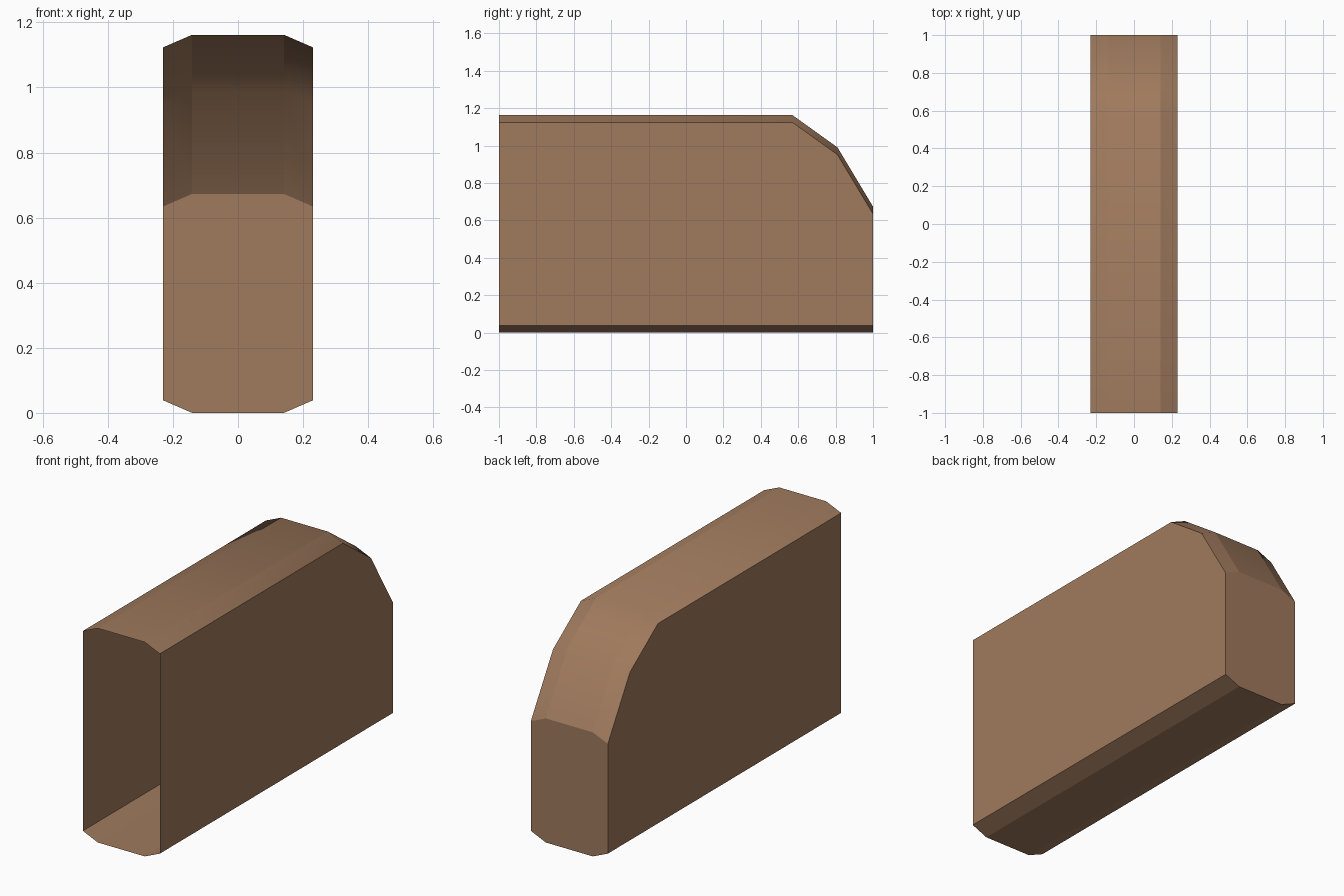
import bpy, bmesh

if "Cube" in bpy.data.objects:
    bpy.data.objects.remove(bpy.data.objects["Cube"])

brown = bpy.data.materials.new("brown")
brown.diffuse_color = (0.35, 0.195, 0.11, 1)
brown.use_nodes = True
brown.node_tree.nodes["Principled BSDF"].inputs["Base Color"].default_value = brown.diffuse_color

# stations along the length: (y, roof height); open at the front, sloping at the back
STATIONS = [(-1.0, 1.162), (0.57, 1.162), (0.81, 0.99), (1.0, 0.673)]
W, N, C = 0.231, 0.141, 0.039   # half width, half flat width, chamfer drop


def section(top):
    """Chamfered cross-section, counter-clockwise seen from the front."""
    return [(-N, 0), (N, 0), (W, C), (W, top - C),
            (N, top), (-N, top), (-W, top - C), (-W, C)]


bm = bmesh.new()
rings = [[bm.verts.new((x, y, z)) for x, z in section(top)] for y, top in STATIONS]

# shell walls, facing outward; only the roof strips are smooth along the length
for a, b in zip(rings, rings[1:]):
    for i in range(8):
        j = (i + 1) % 8
        f = bm.faces.new((a[j], a[i], b[i], b[j]))
        f.smooth = i in (3, 4, 5)
# back wall
bm.faces.new(rings[-1][::-1])

# keep the lengthwise creases and the back rim crisp
for e in bm.edges:
    u, v = e.verts
    lengthwise = abs(u.co.y - v.co.y) > 0.01
    rim = min(u.co.y, v.co.y) > 0.99
    e.smooth = not (lengthwise or rim)

mesh = bpy.data.meshes.new("hollow_shell")
bm.to_mesh(mesh)
bm.free()
mesh.materials.append(brown)
shell = bpy.data.objects.new("hollow_shell", mesh)
bpy.context.collection.objects.link(shell)
